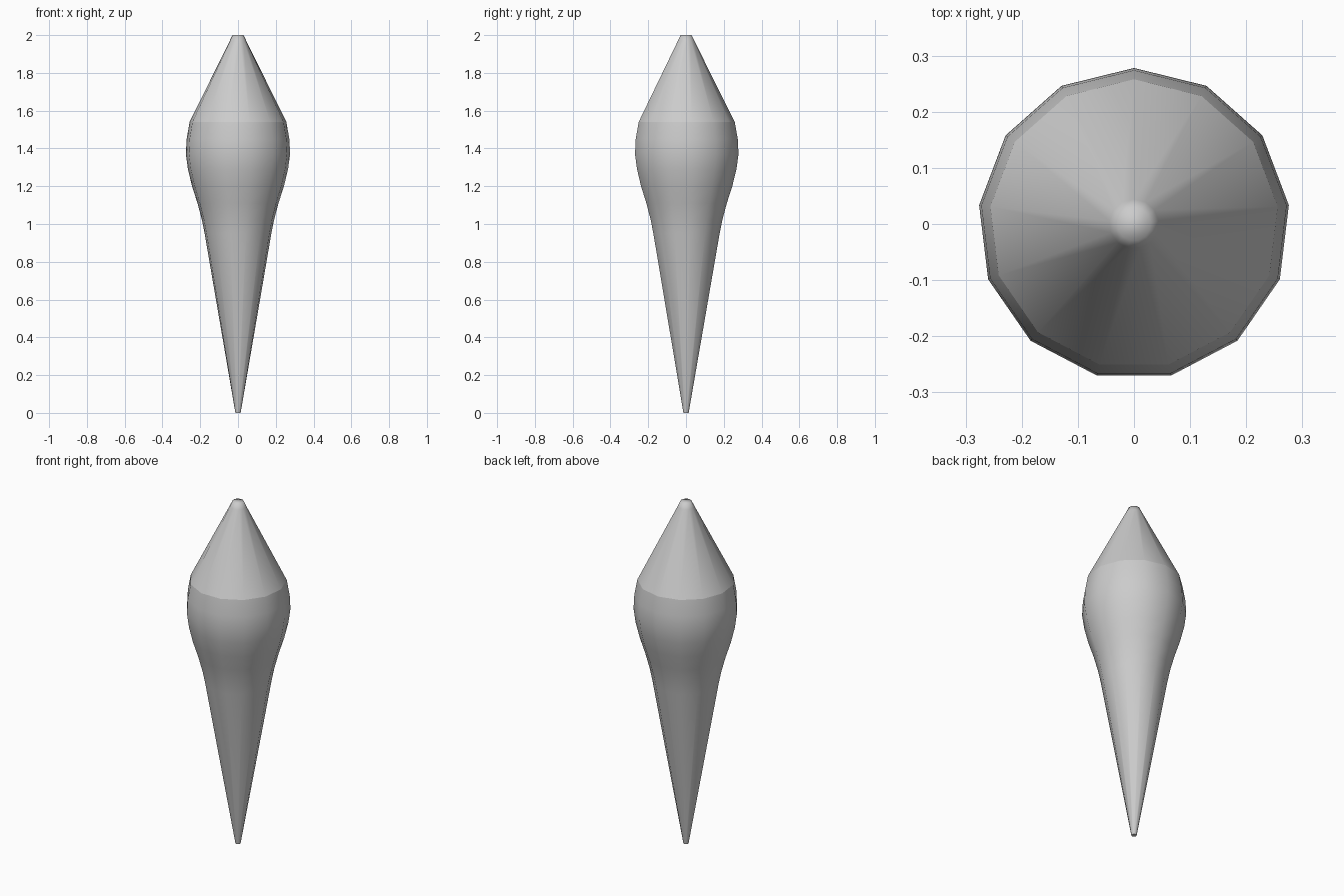
import bpy, bmesh, math

if "Cube" in bpy.data.objects:
    bpy.data.objects.remove(bpy.data.objects["Cube"])

SIDES = 13
# (radius, height) from the pointed foot to the blunt tip
PROFILE = [(0.014, 0), (0.178, 0.95), (0.192, 1.02), (0.216, 1.11),
           (0.245, 1.2), (0.267, 1.29), (0.278, 1.37), (0.274, 1.45),
           (0.258, 1.54), (0.044, 1.97), (0.03, 2.0)]
CREASE = 1.54

# Lathe the profile, with one corner pointing to the back
bm = bmesh.new()
rings = []
for r, z in PROFILE:
    ring = []
    for i in range(SIDES):
        a = math.pi / 2 + 2 * math.pi * i / SIDES
        ring.append(bm.verts.new((r * math.cos(a), r * math.sin(a), z)))
    rings.append(ring)
for low, high in zip(rings, rings[1:]):
    for i in range(SIDES):
        j = (i + 1) % SIDES
        bm.faces.new((low[i], low[j], high[j], high[i]))

# End caps
bm.faces.new(rings[0][::-1])
bm.faces.new(rings[-1])

# Smooth shading with a crease at the shoulder and at the foot
for f in bm.faces:
    f.smooth = True
for e in bm.edges:
    za, zb = (v.co.z for v in e.verts)
    if abs(za - zb) < 1e-5 and min(abs(za - CREASE), abs(za)) < 1e-4:
        e.smooth = False

mesh = bpy.data.meshes.new("tapered_body")
bm.to_mesh(mesh)
bm.free()
body = bpy.data.objects.new("tapered_body", mesh)
bpy.context.collection.objects.link(body)
